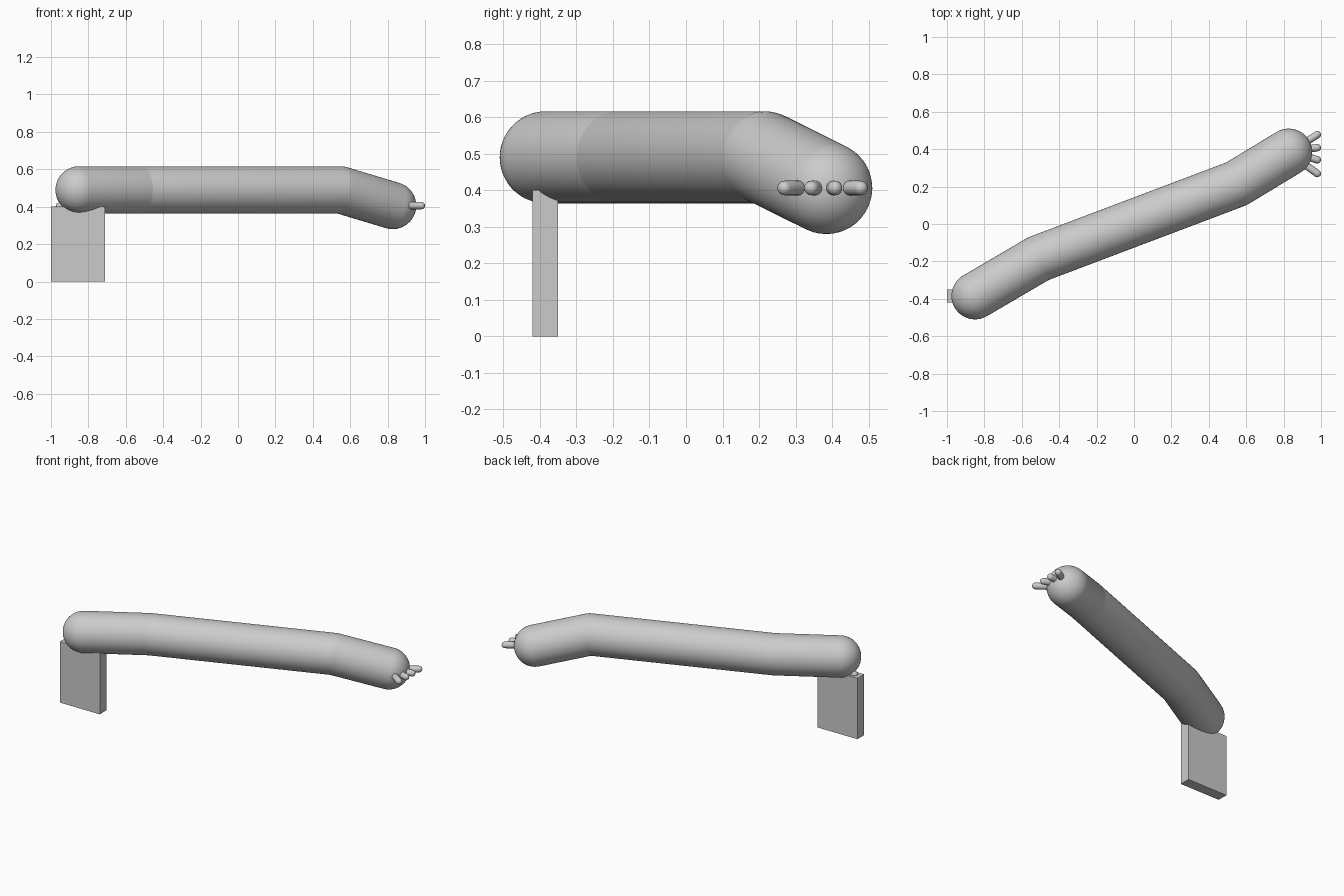
import bpy, bmesh, math
from mathutils import Vector

cube = bpy.data.objects.get("Cube")
if cube:
    bpy.data.objects.remove(cube, do_unlink=True)

grey = bpy.data.materials.new("light grey")
grey.use_nodes = True
COLOUR = (0.6, 0.6, 0.6, 1)
grey.diffuse_color = COLOUR
grey.node_tree.nodes["Principled BSDF"].inputs["Base Color"].default_value = COLOUR


def add_object(name, bm):
    mesh = bpy.data.meshes.new(name)
    bm.to_mesh(mesh)
    bm.free()
    mesh.materials.append(grey)
    obj = bpy.data.objects.new(name, mesh)
    bpy.context.collection.objects.link(obj)
    return obj


def capsule(name, start, end, radius, sides):
    """Round-ended rod: a sphere split at its equator and stretched along the path."""
    start, end = Vector(start), Vector(end)
    axis = end - start
    turn = axis.to_track_quat('Z', 'Y')
    bm = bmesh.new()
    bmesh.ops.create_uvsphere(bm, u_segments=sides, v_segments=sides // 2, radius=radius)
    cut = bmesh.ops.bisect_plane(bm, geom=bm.verts[:] + bm.edges[:] + bm.faces[:],
                                 plane_co=(0, 0, 0), plane_no=(0, 0, 1))
    equator = [e for e in cut["geom_cut"] if isinstance(e, bmesh.types.BMEdge)]
    ring = bmesh.ops.extrude_edge_only(bm, edges=equator)["geom"]
    ring_verts = {v for v in ring if isinstance(v, bmesh.types.BMVert)}
    # Detach the upper dome from the old equator and sit it on the new ring
    bmesh.ops.delete(bm, geom=[f for f in bm.faces if f.calc_center_median().z > 1e-5],
                     context='FACES')
    dome = bmesh.ops.create_uvsphere(bm, u_segments=sides, v_segments=sides // 2, radius=radius)
    bmesh.ops.delete(bm, geom=[v for v in dome["verts"] if v.co.z < -1e-5], context='VERTS')
    for v in list(ring_verts) + [v for v in dome["verts"] if v.is_valid]:
        v.co.z += axis.length
    bmesh.ops.remove_doubles(bm, verts=bm.verts[:], dist=radius * 0.001)
    bmesh.ops.recalc_face_normals(bm, faces=bm.faces[:])
    for v in bm.verts:
        v.co = turn @ v.co + start
    for f in bm.faces:
        f.smooth = True
    return add_object(name, bm)


def box(name, low, high):
    low, high = Vector(low), Vector(high)
    bm = bmesh.new()
    bmesh.ops.create_cube(bm, size=1)
    for v in bm.verts:
        v.co = (low + high) / 2 + v.co * (high - low)
    return add_object(name, bm)


# Bent body made of three overlapping round-ended tubes
path = [(-0.85, -0.384, 0.49), (-0.51, -0.185, 0.49),
        (0.548, 0.215, 0.49), (0.827, 0.384, 0.406)]
for name, a, b in zip(("rear_tube", "middle_tube", "front_tube"), path, path[1:]):
    capsule(name, a, b, 0.126, 48)

# Flat supporting leg with a small rounded pin on its top edge
box("support_leg", (-1, -0.42, 0), (-0.71, -0.35, 0.4))
capsule("leg_pin", (-0.955, -0.384, 0.402), (-0.85, -0.384, 0.402), 0.02, 16)

# Four little fingers fanning out of the tip
roots = (0.295, 0.36, 0.4, 0.455)
tips = (0.27, 0.343, 0.408, 0.478)
for i, (root, tip) in enumerate(zip(roots, tips)):
    base_x = 0.945 if i in (0, 3) else 0.925
    start = Vector((base_x, root, 0.406))
    end = Vector((0.98, tip, 0.406))
    capsule(f"finger_{i + 1}", start - (end - start), end, 0.02, 16)
